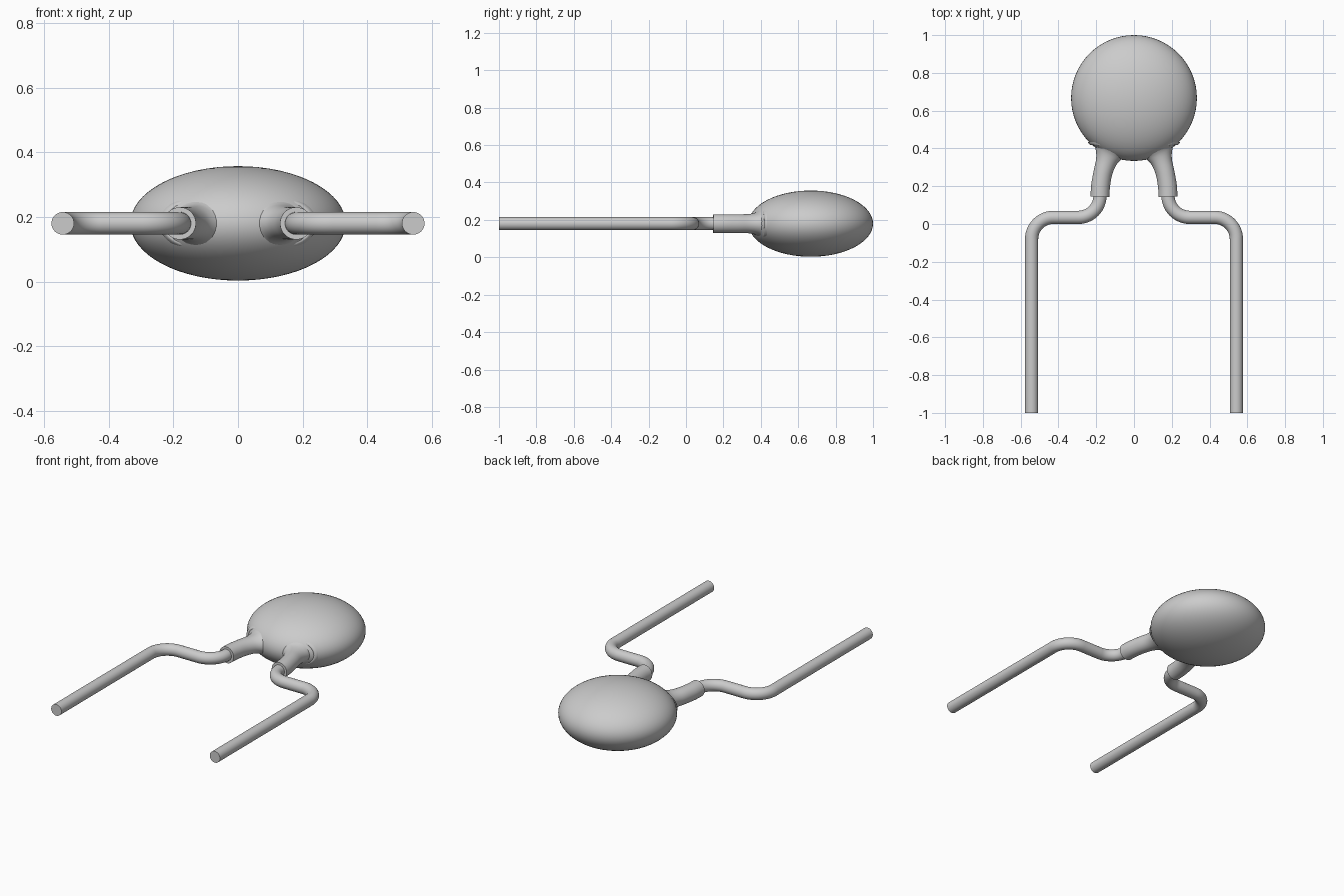
import bpy, bmesh, math
from mathutils import Vector

MID_Z = 0.18
SIDES = 32

cube = bpy.data.objects.get("Cube")
if cube:
    bpy.data.objects.remove(cube, do_unlink=True)

grey = bpy.data.materials.new("plain grey")
grey.use_nodes = True
colour = (0.6, 0.6, 0.6, 1)
grey.diffuse_color = colour
grey.node_tree.nodes["Principled BSDF"].inputs["Base Color"].default_value = colour


def finish(bm, name):
    bmesh.ops.recalc_face_normals(bm, faces=bm.faces)
    mesh = bpy.data.meshes.new(name)
    bm.to_mesh(mesh)
    bm.free()
    mesh.materials.append(grey)
    obj = bpy.data.objects.new(name, mesh)
    bpy.context.collection.objects.link(obj)
    bpy.ops.object.select_all(action="DESELECT")
    obj.select_set(True)
    bpy.context.view_layer.objects.active = obj
    bpy.ops.object.shade_smooth_by_angle(angle=math.radians(40))


def sweep(name, stations, side):
    """Capped tube along level stations of (x, y, half width, half height)."""
    bm = bmesh.new()
    rings = []
    for i, (x, y, w, h) in enumerate(stations):
        a = stations[max(i - 1, 0)]
        b = stations[min(i + 1, len(stations) - 1)]
        t = Vector((b[0] - a[0], b[1] - a[1])).normalized()
        ring = []
        for k in range(SIDES):
            ang = math.tau * k / SIDES
            c = w * math.cos(ang)
            ring.append(bm.verts.new((side * (x + t.y * c), y - t.x * c,
                                      MID_Z + h * math.sin(ang))))
        rings.append(ring)
    for r, s in zip(rings, rings[1:]):
        for k in range(SIDES):
            n = (k + 1) % SIDES
            bm.faces.new((r[k], r[n], s[n], s[k]))
    bm.faces.new(rings[0])
    bm.faces.new(rings[-1])
    finish(bm, name)


def arc(cx, cy, radius, start, end, steps=14):
    angles = [math.radians(start + (end - start) * i / steps) for i in range(steps + 1)]
    return [(cx + radius * math.cos(a), cy + radius * math.sin(a)) for a in angles]


def smooth(points, steps=5):
    """Rounded run through a few control stations."""
    p = [Vector(q) for q in [points[0], *points, points[-1]]]
    out = []
    for a, b, c, d in zip(p, p[1:], p[2:], p[3:]):
        for i in range(steps):
            t = i / steps
            out.append(0.5 * (2 * b + (c - a) * t + (2 * a - 5 * b + 4 * c - d) * t**2
                              + (3 * b - a - 3 * c + d) * t**3))
    return out + [p[-1]]


# Flattened round body
bm = bmesh.new()
bmesh.ops.create_uvsphere(bm, u_segments=64, v_segments=32, radius=1)
for v in bm.verts:
    v.co = Vector((0.333 * v.co.x, 0.667 + 0.333 * v.co.y, MID_Z + 0.177 * v.co.z))
finish(bm, "body")

# Bent wire leads and the coated sleeves that flare into the body
wire = [(0.542, -1.0)] + arc(0.427, -0.08, 0.115, 0, 90)
wire += arc(0.295, 0.15, 0.115, 270, 180) + [(0.18, 0.2)]
lead = [(x, y, 0.035, 0.035) for x, y in wire]
sleeve = smooth([
    (0.18, 0.145, 0.05, 0.05), (0.177, 0.2, 0.05, 0.05),
    (0.165, 0.27, 0.05, 0.05), (0.147, 0.33, 0.056, 0.051),
    (0.133, 0.37, 0.075, 0.058), (0.122, 0.4, 0.103, 0.075),
    (0.12, 0.43, 0.125, 0.085),
])
for label, side in (("left", 1), ("right", -1)):
    sweep(label + "_lead", lead, side)
    sweep(label + "_sleeve", sleeve, side)
